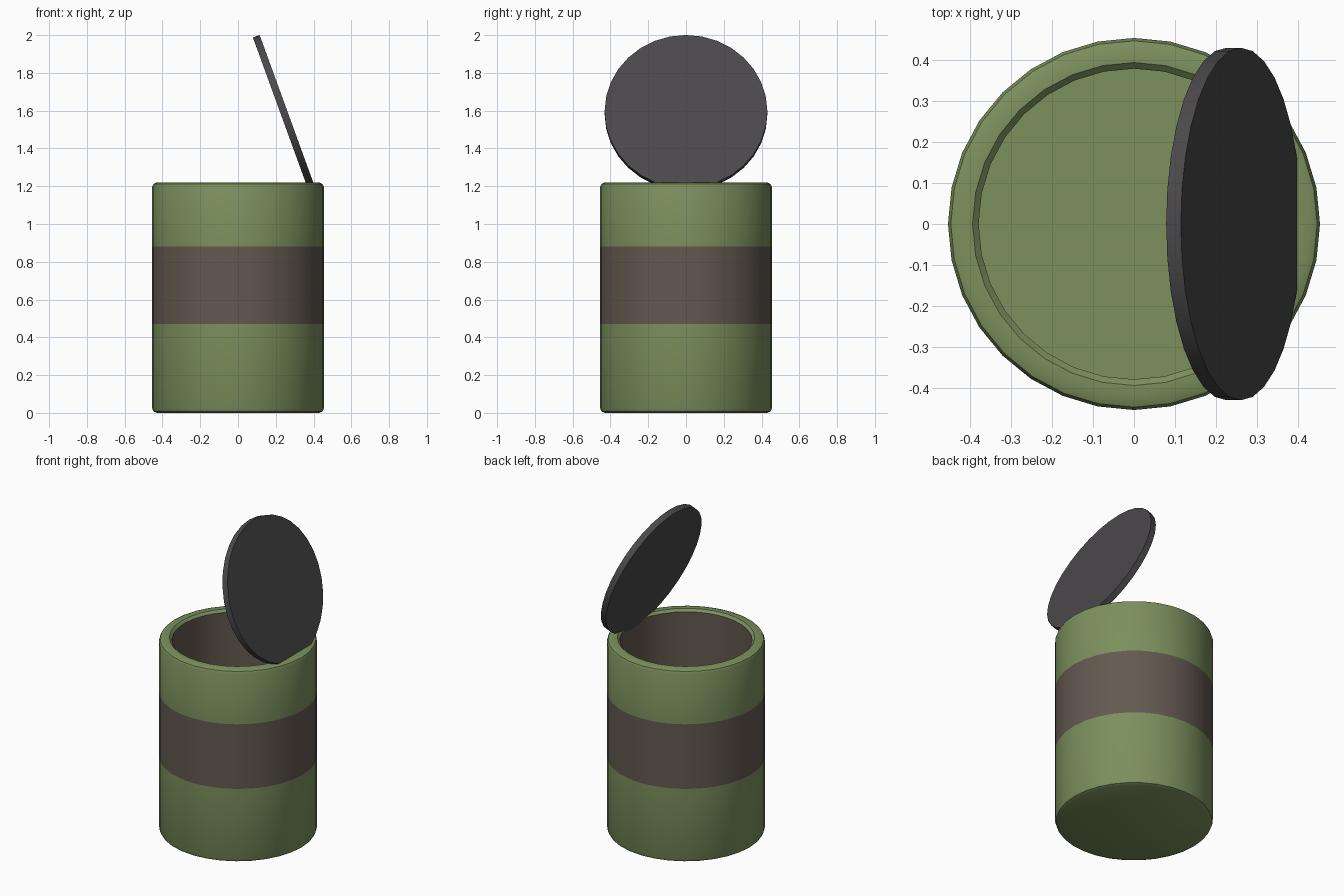
import bpy, bmesh, math

if "Cube" in bpy.data.objects:
    bpy.data.objects.remove(bpy.data.objects["Cube"])

SEGMENTS = 32


def material(name, rgb):
    m = bpy.data.materials.new(name)
    m.diffuse_color = (*rgb, 1)
    m.use_nodes = True
    m.node_tree.nodes["Principled BSDF"].inputs["Base Color"].default_value = m.diffuse_color
    return m


def lathe(name, profile, slots, mats):
    """Revolve (radius, z) points about z, capping both ends; slots = material per strip."""
    bm = bmesh.new()
    rings = []
    for r, z in profile:
        rings.append([bm.verts.new((r * math.cos(a), r * math.sin(a), z))
                      for a in (2 * math.pi * i / SEGMENTS for i in range(SEGMENTS))])
    for lower, upper, slot in zip(rings, rings[1:], slots):
        for i in range(SEGMENTS):
            j = (i + 1) % SEGMENTS
            bm.faces.new((lower[i], lower[j], upper[j], upper[i])).material_index = slot
    bm.faces.new(rings[0][::-1])
    bm.faces.new(rings[-1])
    bmesh.ops.recalc_face_normals(bm, faces=bm.faces[:])
    mesh = bpy.data.meshes.new(name)
    bm.to_mesh(mesh)
    bm.free()
    for m in mats:
        mesh.materials.append(m)
    obj = bpy.data.objects.new(name, mesh)
    bpy.context.collection.objects.link(obj)
    bpy.ops.object.select_all(action='DESELECT')
    obj.select_set(True)
    bpy.context.view_layer.objects.active = obj
    bpy.ops.object.shade_smooth_by_angle(angle=math.radians(30))
    return obj


green = material("can_green", (0.20, 0.28, 0.11))
brown = material("band_brown", (0.125, 0.10, 0.08))
dark = material("lid_dark", (0.07, 0.066, 0.07))

# Hollow can: outer wall with painted band, rounded rim, brown lining, green floor
can_profile = [(0.43, 0), (0.448, 0.008), (0.455, 0.025), (0.455, 0.47), (0.455, 0.88),
               (0.455, 1.195), (0.448, 1.212), (0.43, 1.22),
               (0.395, 1.22), (0.38, 1.205), (0.38, 0.07)]
can_slots = [0, 0, 0, 1, 0, 0, 0, 0, 0, 1]
lathe("can_body", can_profile, can_slots, [green, brown])

# Open lid: thin disc tilted on the right-hand rim
lid = lathe("lid", [(0.431, -0.019), (0.431, 0.019)], [0], [dark])
lid.rotation_euler = (0, math.radians(70), 0)
lid.location = (0.244, 0, 1.589)
